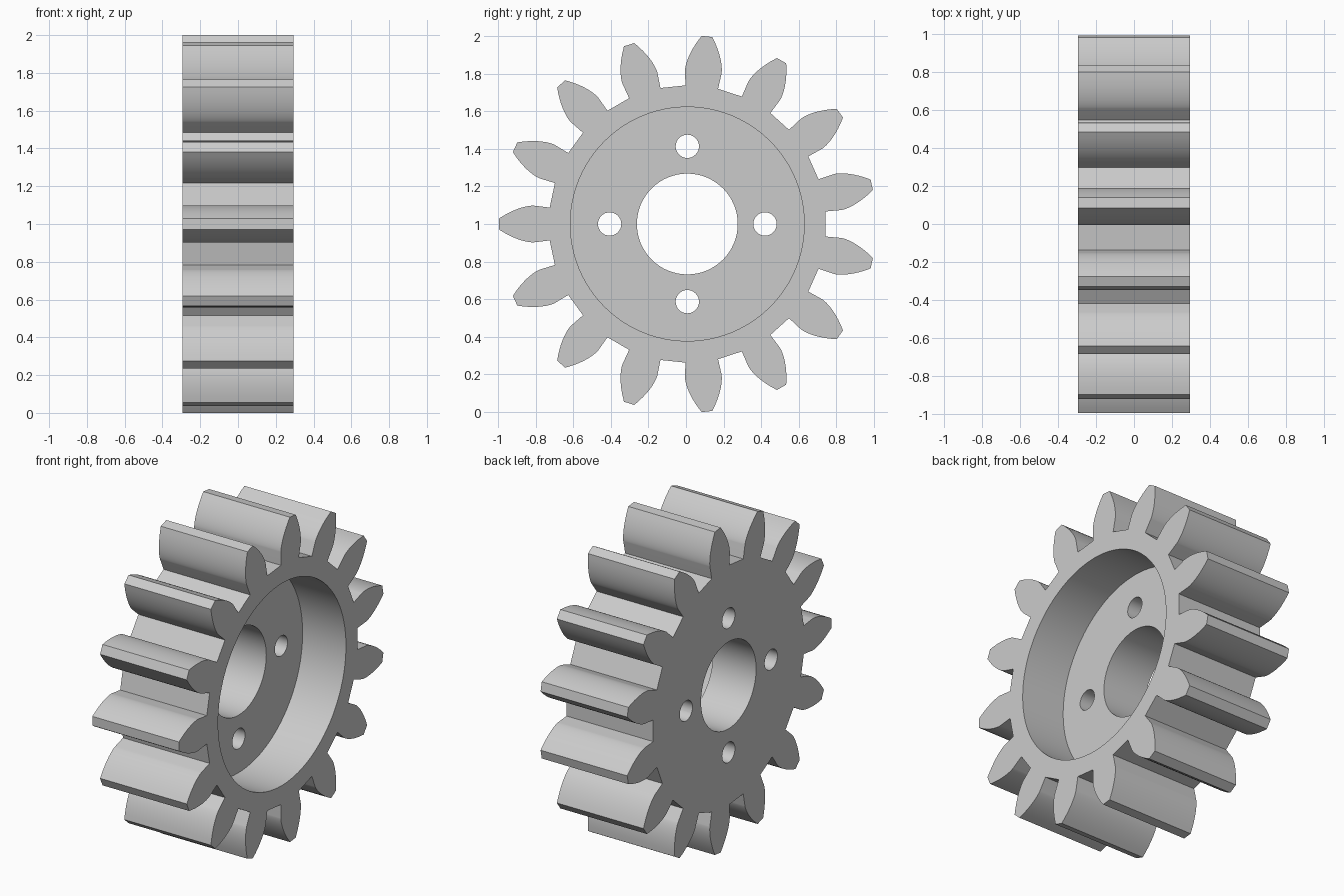
import bpy, bmesh, math
from mathutils import Vector

cube = bpy.data.objects.get("Cube")
if cube:
    bpy.data.objects.remove(cube, do_unlink=True)

TEETH = 15
HALF_WIDTH = 0.295
ROOT_R, BASE_R, TIP_R = 0.737, 0.82, 1.003
BASE_HALF_ANGLE = 0.119      # half the tooth angle at the base circle
CENTRE = Vector((0, 0.007, 1))

grey = bpy.data.materials.new("machined grey")
grey.use_nodes = True
grey.diffuse_color = (0.6, 0.6, 0.6, 1)
grey.node_tree.nodes["Principled BSDF"].inputs["Base Color"].default_value = (0.6, 0.6, 0.6, 1)


def prism(name, outline, x0, x1):
    """Extrude a closed (y, z) outline along x."""
    bm = bmesh.new()
    face = bm.faces.new([bm.verts.new(CENTRE + Vector((x0, y, z))) for y, z in outline])
    ext = bmesh.ops.extrude_face_region(bm, geom=[face])
    moved = [g for g in ext["geom"] if isinstance(g, bmesh.types.BMVert)]
    bmesh.ops.translate(bm, verts=moved, vec=(x1 - x0, 0, 0))
    bmesh.ops.recalc_face_normals(bm, faces=bm.faces)
    mesh = bpy.data.meshes.new(name)
    bm.to_mesh(mesh)
    bm.free()
    mesh.materials.append(grey)
    ob = bpy.data.objects.new(name, mesh)
    bpy.context.collection.objects.link(ob)
    return ob


def polar(r, a):
    return r * math.cos(a), r * math.sin(a)


def circle(radius, count, y=0, z=0):
    pts = [polar(radius, math.tau * i / count) for i in range(count)]
    return [(y + p, z + q) for p, q in pts]


# One tooth flank: radial below the base circle, involute above it
flank = [(ROOT_R, BASE_HALF_ANGLE)]
STEPS = 12
t_tip = math.sqrt((TIP_R / BASE_R) ** 2 - 1)
for i in range(STEPS + 1):
    t = t_tip * i / STEPS
    flank.append((BASE_R * math.sqrt(1 + t * t), BASE_HALF_ANGLE - t + math.atan(t)))

# Mirror the flank and repeat it around the wheel, one tooth facing the front
outline = []
for n in range(TEETH):
    mid = math.pi + math.tau * n / TEETH
    outline += [polar(r, mid - a) for r, a in flank]
    outline += [polar(r, mid + a) for r, a in reversed(flank)]
gear = prism("gear_wheel", outline, -HALF_WIDTH, HALF_WIDTH)

# Recess on the right-hand side, centre bore and four bolt holes
cutters = [prism("recess_cutter", circle(0.622, 96), 0, 0.5),
           prism("bore_cutter", circle(0.268, 64), -0.5, 0.5)]
for n in range(4):
    y, z = polar(0.413, n * math.pi / 2)
    cutters.append(prism("bolt_hole_cutter", circle(0.062, 32, y, z), -0.5, 0.5))

bpy.ops.object.select_all(action="DESELECT")
gear.select_set(True)
bpy.context.view_layer.objects.active = gear
for cutter in cutters:
    cutter.hide_render = True
    mod = gear.modifiers.new(cutter.name, "BOOLEAN")
    mod.operation = "DIFFERENCE"
    mod.solver = "EXACT"
    mod.object = cutter
    bpy.ops.object.modifier_apply(modifier=mod.name)
    bpy.data.objects.remove(cutter, do_unlink=True)

bpy.ops.object.shade_smooth_by_angle(angle=math.radians(25))
